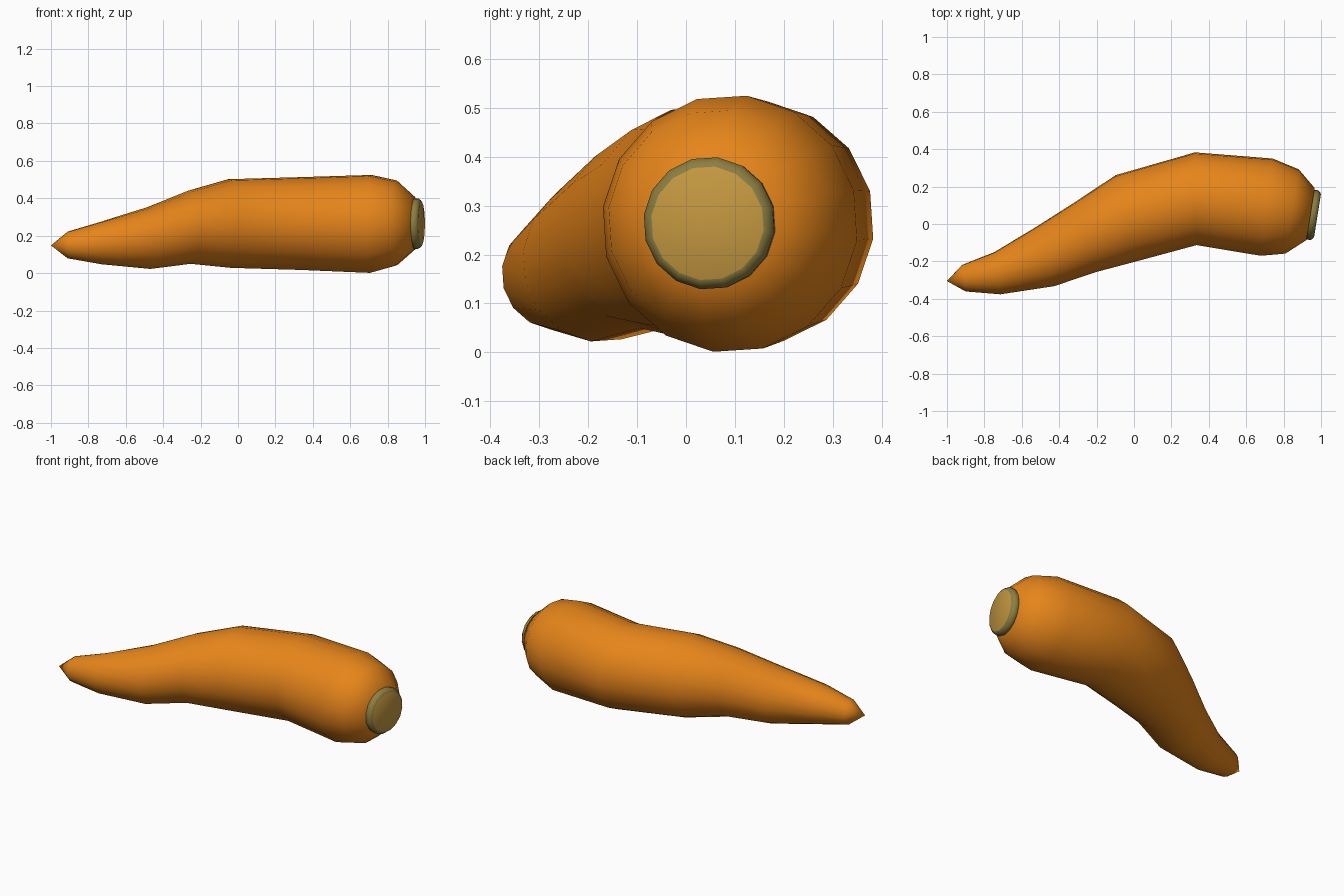
import bpy, bmesh, math
from mathutils import Vector

if "Cube" in bpy.data.objects:
    bpy.data.objects.remove(bpy.data.objects["Cube"])

SIDES = 16


def material(name, rgb):
    m = bpy.data.materials.new(name)
    lin = [(c / 255 / 12.92) if c < 11 else ((c / 255 + 0.055) / 1.055) ** 2.4 for c in rgb]
    m.diffuse_color = (*lin, 1)
    m.use_nodes = True
    m.node_tree.nodes["Principled BSDF"].inputs["Base Color"].default_value = m.diffuse_color
    return m


orange = material("carrot orange", (230, 133, 26))
olive = material("stem olive", (140, 126, 66))
tan = material("stem tan", (196, 152, 64))


def loft(name, rings, mats, tip=None):
    """Skin rings of (x, y, z, radius, heading in degrees); tip closes the start."""
    verts, faces = [], []
    for x, y, z, r, h in rings:
        h = math.radians(h)
        side = Vector((-math.sin(h), math.cos(h), 0))
        for i in range(SIDES):
            a = math.radians(82.5) + i * math.tau / SIDES
            verts.append(Vector((x, y, z)) + r * (side * math.cos(a) + Vector((0, 0, math.sin(a)))))
    for k in range(len(rings) - 1):
        for i in range(SIDES):
            j = (i + 1) % SIDES
            a, b = k * SIDES, (k + 1) * SIDES
            faces.append((a + i, a + j, b + j, b + i))
    if tip:
        verts.append(Vector(tip))
        t = len(verts) - 1
        faces += [(t, (i + 1) % SIDES, i) for i in range(SIDES)]
    else:
        faces.append(tuple(reversed(range(SIDES))))
    last = (len(rings) - 1) * SIDES
    faces.append(tuple(last + i for i in range(SIDES)))
    # consistent outward winding
    me = bpy.data.meshes.new(name)
    me.from_pydata(verts, [], faces)
    bm = bmesh.new()
    bm.from_mesh(me)
    bmesh.ops.recalc_face_normals(bm, faces=bm.faces)
    bm.to_mesh(me)
    bm.free()
    for m in mats:
        me.materials.append(m)
    me.shade_smooth()
    ob = bpy.data.objects.new(name, me)
    bpy.context.collection.objects.link(ob)
    return ob


# Bent, tapering root
loft("carrot_root", [
    (-0.910, -0.290, 0.150, 0.072, 8),
    (-0.730, -0.263, 0.161, 0.115, 8),
    (-0.475, -0.174, 0.188, 0.167, 17),
    (-0.260, -0.070, 0.245, 0.197, 16),
    (-0.045, 0.030, 0.265, 0.239, 13),
    (0.330, 0.135, 0.265, 0.250, 1),
    (0.710, 0.090, 0.263, 0.264, -7),
    (0.845, 0.067, 0.267, 0.230, -9),
    (0.944, 0.053, 0.266, 0.142, -9),
], [orange], tip=(-1.0, -0.305, 0.148))

# Cut stem: olive rounded rim, tan end face
stem = loft("stem_stub", [
    (0.925, 0.052, 0.264, 0.122, -9),
    (0.945, 0.050, 0.264, 0.135, -9),
    (0.963, 0.047, 0.264, 0.136, -9),
    (0.976, 0.045, 0.264, 0.126, -9),
    (0.981, 0.044, 0.264, 0.117, -9),
], [olive, tan])
for p in stem.data.polygons:
    if p.center.x > 0.98 and len(p.vertices) > 4:
        p.material_index = 1
